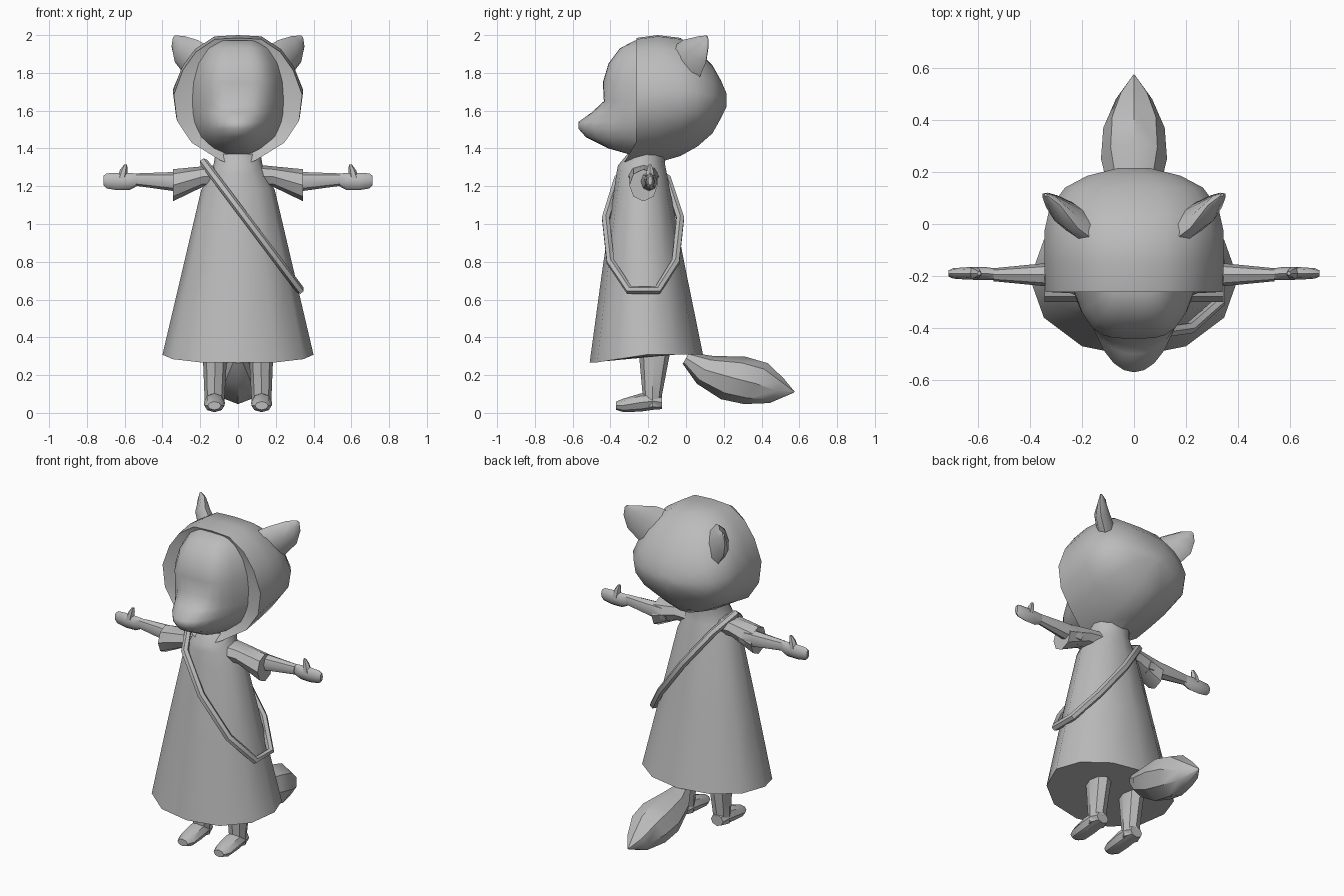
import bpy, bmesh, math
from mathutils import Vector as V

grey = bpy.data.materials.new("plain_grey")
grey.diffuse_color = (0.5, 0.5, 0.5, 1)


def finish(name, bm, mirror=False, angle=40):
    bmesh.ops.recalc_face_normals(bm, faces=bm.faces)
    me = bpy.data.meshes.new(name)
    bm.to_mesh(me)
    bm.free()
    me.materials.append(grey)
    ob = bpy.data.objects.new(name, me)
    bpy.context.collection.objects.link(ob)
    bpy.ops.object.select_all(action='DESELECT')
    ob.select_set(True)
    bpy.context.view_layer.objects.active = ob
    bpy.ops.object.shade_smooth_by_angle(angle=math.radians(angle))
    if mirror:
        ob.modifiers.new("mirror", 'MIRROR').use_clip = False
    return ob


def skin(name, rings, mirror=False, angle=40, loop=False):
    """Bridge equal-length point rings; cap the ends unless looped."""
    bm = bmesh.new()
    rows = [[bm.verts.new(p) for p in r] for r in rings]
    n = len(rows[0])
    pairs = list(zip(rows, rows[1:])) + ([(rows[-1], rows[0])] if loop else [])
    for a, b in pairs:
        for i in range(n):
            j = (i + 1) % n
            bm.faces.new((a[i], a[j], b[j], b[i]))
    if not loop:
        bm.faces.new(rows[0])
        bm.faces.new(rows[-1])
    return finish(name, bm, mirror, angle)


def ring(c, u, v, n=8):
    c, u, v = V(c), V(u), V(v)
    return [c + u * math.cos(2 * math.pi * i / n) + v * math.sin(2 * math.pi * i / n)
            for i in range(n)]


# dress with collar: z, centre y, half width, half depth
rings = [ring((0, cy, z), (rx, 0, 0), (0, ry, 0), 12) for z, cy, rx, ry in [
    (0.30, -0.21, 0.40, 0.30), (0.75, -0.222, 0.296, 0.222),
    (1.18, -0.233, 0.195, 0.148), (1.27, -0.235, 0.15, 0.133),
    (1.31, -0.235, 0.13, 0.125), (1.37, -0.21, 0.12, 0.10)]]
for p in rings[0]:      # hem dips at the front
    p.z = 0.308 - 0.042 * max(0, min(1, (-0.21 - p.y) / 0.27))
skin("dress", rings)

# sleeves and arms run along x
def along_x(name, rows, n=8):
    skin(name, [ring((x, y, z), (0, ry, 0), (0, 0, rz), n)
                for x, y, z, ry, rz in rows], True)

along_x("sleeve", [(0.09, -0.225, 1.255, 0.085, 0.06), (0.19, -0.225, 1.25, 0.075, 0.055),
                   (0.345, -0.225, 1.205, 0.075, 0.085)])
along_x("arm", [(0.25, -0.195, 1.225, 0.045, 0.05), (0.345, -0.195, 1.225, 0.044, 0.05),
                (0.54, -0.195, 1.235, 0.025, 0.033)])
along_x("hand", [(0.53, -0.193, 1.235, 0.022, 0.032), (0.575, -0.19, 1.225, 0.025, 0.045),
                 (0.64, -0.19, 1.225, 0.024, 0.046), (0.695, -0.19, 1.228, 0.02, 0.04),
                 (0.713, -0.19, 1.23, 0.012, 0.025)])
skin("thumb", [ring(c, (r, 0, 0), (0, r, 0), 6) for c, r in [
    ((0.615, -0.19, 1.24), 0.026), ((0.605, -0.19, 1.285), 0.02),
    ((0.595, -0.19, 1.315), 0.008)]], True)

# legs and feet
skin("leg", [ring((x, y, z), (rx, 0, 0), (0, ry, 0)) for x, y, z, rx, ry in [
    (0.122, -0.17, 0.42, 0.066, 0.085), (0.122, -0.168, 0.30, 0.064, 0.08),
    (0.124, -0.178, 0.10, 0.054, 0.052), (0.125, -0.178, 0.03, 0.05, 0.048)]], True)
skin("foot", [ring((0.125, y, z), (rx, 0, 0), (0, 0, rz)) for y, z, rx, rz in [
    (-0.128, 0.055, 0.042, 0.035), (-0.17, 0.062, 0.053, 0.045),
    (-0.24, 0.055, 0.056, 0.048), (-0.33, 0.04, 0.054, 0.036),
    (-0.37, 0.038, 0.035, 0.022)]], True)

# bushy tail, each ring leaning with the slope
lean = V((0, 0.5, 0.866))
skin("tail", [ring((0, y, z), (rx, 0, 0), lean * rz) for y, z, rx, rz in [
    (0.0, 0.29, 0.035, 0.035), (0.10, 0.228, 0.09, 0.085), (0.25, 0.185, 0.127, 0.13),
    (0.37, 0.155, 0.118, 0.125), (0.48, 0.117, 0.07, 0.075), (0.572, 0.11, 0.004, 0.004)]])

# shoulder strap: closed tube in a slanted plane
path = [(-0.23, 1.325), (-0.36, 1.24), (-0.425, 1.03), (-0.40, 0.80), (-0.30, 0.65),
        (-0.15, 0.65), (-0.055, 0.80), (-0.03, 1.03), (-0.10, 1.24)]
pts = [V((-0.18 + (1.325 - z) * 0.754, y, z)) for y, z in path]
normal = V((0.8, 0, 0.6))
tube = []
for i, p in enumerate(pts):
    t = (pts[(i + 1) % len(pts)] - pts[i - 1]).normalized()
    tube.append(ring(p, normal * 0.023, normal.cross(t) * 0.023, 6))
skin("strap", tube, loop=True)

# hood: one half outline (x share, height share) repeated from front to back
half = [(0, 1), (0.36, 0.99), (0.66, 0.89), (0.86, 0.75), (1, 0.56),
        (0.95, 0.36), (0.72, 0.19), (0.28, 0.055), (0, 0)]
outline = half + [(-x, z) for x, z in half[-2:0:-1]]


def hood_ring(y, w, top, bottom, chin=0.0):
    return [V((x * w, y - chin * max(0, 0.2 - z) / 0.2, bottom + z * (top - bottom)))
            for x, z in outline]

skin("hood", [
    hood_ring(-0.235, 0.22, 1.93, 1.38), hood_ring(-0.262, 0.34, 1.985, 1.30, 0.08),
    hood_ring(-0.15, 0.345, 2.0, 1.325), hood_ring(-0.03, 0.345, 1.985, 1.36),
    hood_ring(0.06, 0.325, 1.92, 1.41), hood_ring(0.14, 0.265, 1.84, 1.48),
    hood_ring(0.185, 0.18, 1.76, 1.56), hood_ring(0.215, 0.06, 1.69, 1.62)], angle=35)

# face with muzzle: height, half width, brow depth, muzzle depth
rows = [(1.36, 0.05, 0.27, 0.0), (1.40, 0.125, 0.34, 0.07), (1.46, 0.20, 0.385, 0.145),
        (1.505, 0.222, 0.405, 0.165), (1.54, 0.235, 0.415, 0.155), (1.59, 0.243, 0.42, 0.08),
        (1.65, 0.245, 0.43, 0.005), (1.75, 0.24, 0.44, 0.0), (1.85, 0.215, 0.41, 0.0),
        (1.93, 0.165, 0.35, 0.0), (1.972, 0.10, 0.27, 0.0)]
face = []
for z, w, brow, muzzle in rows:
    line = []
    for i in range(13):
        t = i / 6 - 1
        bump = muzzle * max(0, 1 - (t * w / 0.17) ** 2)
        line.append(V((t * w, -0.23 - (brow - 0.23) * (1 - t ** 4) - bump, z)))
    face.append(line)
skin("face", face, angle=60)

# ears: flat cones leaning outward and back
flat = V((0.7, -0.7, 0))
skin("ear", [ring(c, a, flat * b) for c, a, b in [
    ((0.205, 0.0, 1.85), (0.055, 0.065, -0.09), 0.055),
    ((0.275, 0.045, 1.915), (0.058, 0.06, -0.06), 0.045),
    ((0.318, 0.095, 1.965), (0.033, 0.022, -0.03), 0.02),
    ((0.338, 0.112, 1.992), (0.006, 0.004, -0.006), 0.005)]], True)
